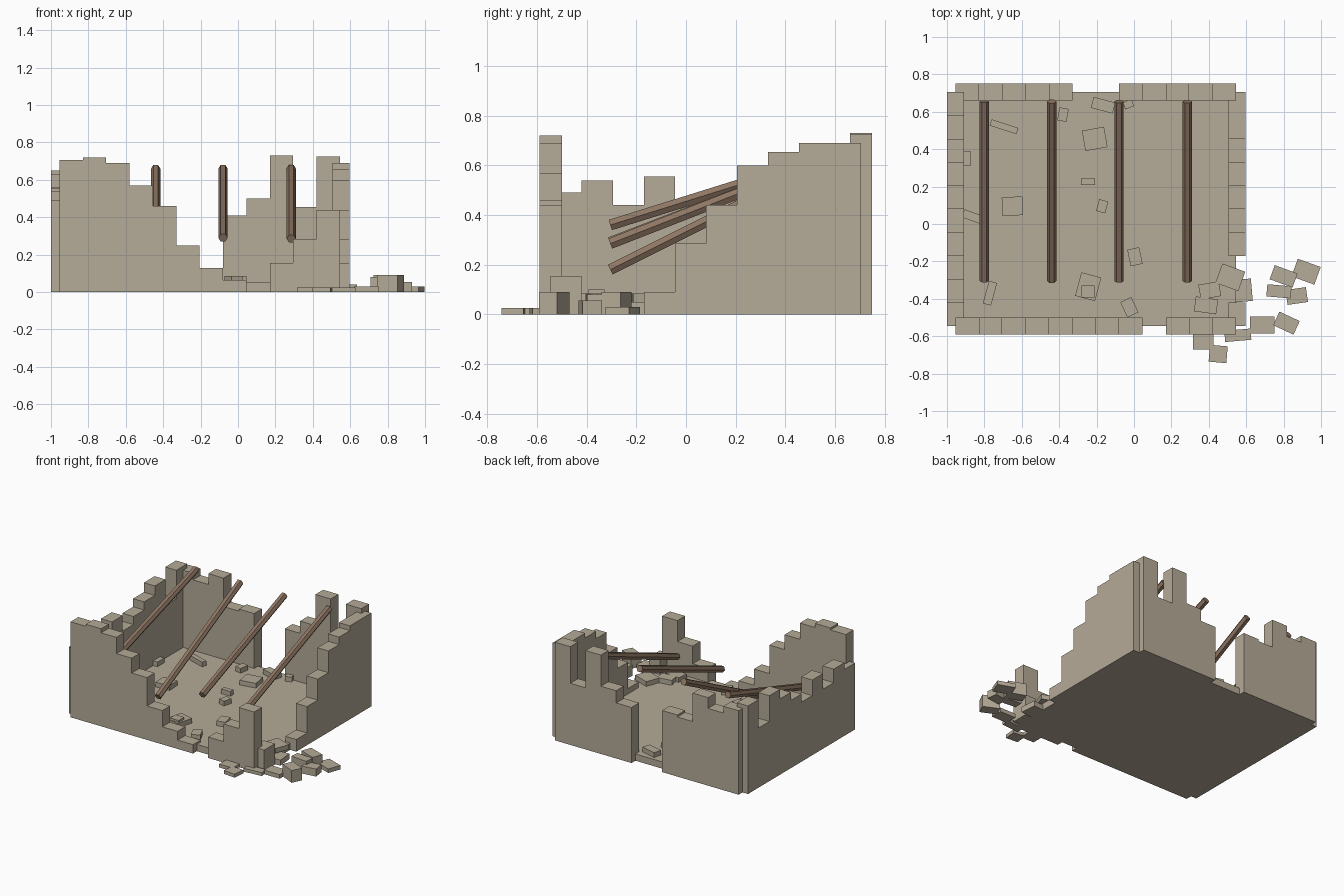
import bpy
import bmesh
from math import radians
from mathutils import Matrix, Vector

default_cube = bpy.data.objects.get("Cube")
if default_cube:
    bpy.data.objects.remove(default_cube, do_unlink=True)


def make_material(name, colour):
    material = bpy.data.materials.new(name)
    material.use_nodes = True
    material.diffuse_color = colour
    material.node_tree.nodes["Principled BSDF"].inputs["Base Color"].default_value = colour
    return material


stone = make_material("weathered stone", (0.46, 0.405, 0.31, 1))
wood = make_material("old timber", (0.27, 0.18, 0.125, 1))


def finish(name, bm, material):
    bmesh.ops.recalc_face_normals(bm, faces=bm.faces)
    mesh = bpy.data.meshes.new(name)
    bm.to_mesh(mesh)
    bm.free()
    mesh.materials.append(material)
    obj = bpy.data.objects.new(name, mesh)
    bpy.context.collection.objects.link(obj)
    return obj


def add_block(name, centre, size, angle=0):
    bm = bmesh.new()
    matrix = (Matrix.Translation(centre) @ Matrix.Rotation(radians(angle), 4, "Z")
              @ Matrix.Diagonal((*size, 1)))
    bmesh.ops.create_cube(bm, size=1, matrix=matrix)
    return finish(name, bm, stone)


STEP = 0.125
THICK = 0.09


def add_wall(name, start, along, across, heights):
    """Extrude a stepped skyline; a zero height leaves a breach."""
    bm = bmesh.new()
    start, along, across = Vector(start), Vector(along), Vector(across)
    runs, current = [], []
    for i, height in enumerate(heights + [0]):
        if height:
            current.append((i, height))
        elif current:
            runs.append(current)
            current = []
    for run in runs:
        outline = [(run[0][0] * STEP, 0)]
        for i, height in run:
            for corner in ((i * STEP, height), ((i + 1) * STEP, height)):
                if corner != outline[-1]:
                    outline.append(corner)
        outline.append(((run[-1][0] + 1) * STEP, 0))
        verts = [bm.verts.new(start + along * d + Vector((0, 0, z))) for d, z in outline]
        face = bm.faces.new(verts)
        grown = bmesh.ops.extrude_face_region(bm, geom=[face], use_keep_orig=True)
        moved = [g for g in grown["geom"] if isinstance(g, bmesh.types.BMVert)]
        bmesh.ops.translate(bm, verts=moved, vec=across * THICK)
    return finish(name, bm, stone)


# Ruined walls
X, Y = (1, 0, 0), (0, 1, 0)
add_wall("front_wall", (-0.955, -0.59, 0), X, Y,
         [0.705, 0.72, 0.69, 0.57, 0.46, 0.25, 0.13, 0.065, 0, 0.155, 0.285, 0.44])
add_wall("back_wall", (-0.955, 0.66, 0), X, Y,
         [0.62, 0.57, 0.65, 0.44, 0.455, 0, 0, 0.41, 0.5, 0.73, 0.455, 0.725])
add_wall("right_wall", (-1, -0.545, 0), Y, X,
         [0.49, 0.54, 0.44, 0.555, 0.44, 0.5, 0.56, 0.63, 0.44, 0.65])
add_wall("left_wall", (0.505, -0.545, 0), Y, X,
         [0.155, 0, 0, 0.09, 0.285, 0.44, 0.6, 0.655, 0.69, 0.69])

# Floor slab
FLOOR = 0.05
add_block("floor", (-0.205, 0.08, FLOOR / 2), (1.5, 1.25, FLOOR))


# Fallen roof beams
def add_beam(name, low, high):
    low, high = Vector(low), Vector(high)
    axis = high - low
    bm = bmesh.new()
    matrix = (Matrix.Translation((low + high) / 2)
              @ axis.to_track_quat("Z", "X").to_matrix().to_4x4())
    bmesh.ops.create_cone(bm, cap_ends=True, segments=6, radius1=0.025, radius2=0.025,
                          depth=axis.length, matrix=matrix)
    return finish(name, bm, wood)


for x, z in ((-0.8, 0.36), (-0.44, 0.18), (-0.08, 0.29), (0.285, 0.285)):
    add_beam("roof_beam", (x, -0.305, z), (x, 0.655, 0.66))

# Rubble lying on the floor: x, y, width, depth, turn
for x, y, w, d, turn in (
        (-0.695, 0.52, 0.15, 0.035, -18), (-0.38, 0.585, 0.05, 0.07, -10),
        (-0.165, 0.635, 0.12, 0.06, -15), (-0.03, 0.64, 0.05, 0.04, 20),
        (-0.21, 0.455, 0.12, 0.11, 10), (-0.245, 0.225, 0.075, 0.035, 0),
        (-0.17, 0.095, 0.05, 0.065, -15), (-0.65, 0.095, 0.11, 0.1, 3),
        (-0.865, 0.04, 0.1, 0.045, -20), (-0.895, 0.35, 0.04, 0.08, 0),
        (0.005, -0.175, 0.065, 0.09, 12), (-0.245, -0.335, 0.11, 0.13, -15),
        (-0.77, -0.37, 0.045, 0.125, -15), (-0.025, -0.445, 0.065, 0.09, 25),
        (0.515, -0.285, 0.13, 0.11, -20), (0.405, -0.355, 0.11, 0.08, 10),
        (0.385, -0.435, 0.12, 0.08, -8)):
    add_block("floor_rubble", (x, y, FLOOR + 0.0175), (w, d, 0.035), turn)
add_block("floor_rubble", (-0.245, -0.36, FLOOR + 0.025), (0.07, 0.065, 0.05))

# Rubble spilled outside: x, y, width, depth, height, turn
for x, y, w, d, h, turn in (
        (0.585, -0.355, 0.09, 0.12, 0.04, 5), (0.37, -0.63, 0.11, 0.08, 0.025, 0),
        (0.45, -0.695, 0.095, 0.09, 0.025, -5), (0.555, -0.595, 0.14, 0.06, 0.025, 5),
        (0.685, -0.54, 0.13, 0.09, 0.03, 0), (0.815, -0.53, 0.12, 0.08, 0.09, -25),
        (0.775, -0.36, 0.13, 0.065, 0.08, -5), (0.87, -0.385, 0.11, 0.08, 0.055, 8),
        (0.8, -0.28, 0.13, 0.08, 0.09, -20), (0.92, -0.255, 0.13, 0.1, 0.03, -20)):
    add_block("outer_rubble", (x, y, h / 2), (w, d, h), turn)
